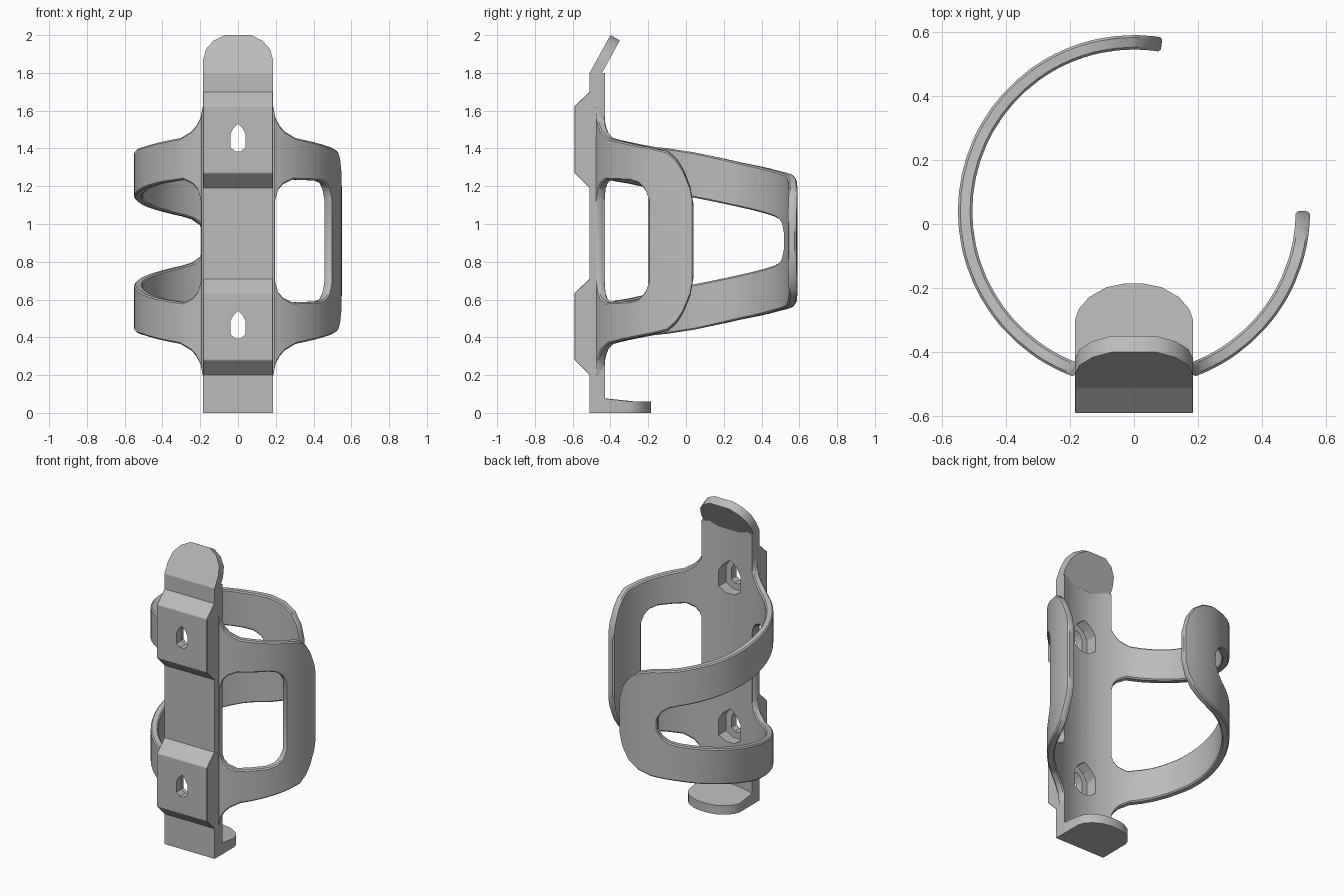
import bpy, bmesh, math
from mathutils import Vector

cube = bpy.data.objects.get("Cube")
if cube:
    bpy.data.objects.remove(cube)

# one grey for everything
grey = bpy.data.materials.new("matte grey")
grey.use_nodes = True
grey.diffuse_color = (0.5, 0.5, 0.5, 1)
grey.node_tree.nodes["Principled BSDF"].inputs["Base Color"].default_value = (0.5, 0.5, 0.5, 1)

CY = 0.04        # ring centre in y
MID = 0.91       # arms are symmetric about this height
R_IN, R_MID, WALL = 0.505, 0.5275, 0.045
HALF = 0.185     # half width of spine
PITCH = 0.99     # distance between the two mounts


def ring(deg, r):
    a = math.radians(deg)
    return r * math.sin(a), CY - r * math.cos(a)


def make(name, bm):
    bmesh.ops.recalc_face_normals(bm, faces=bm.faces)
    mesh = bpy.data.meshes.new(name)
    bm.to_mesh(mesh)
    bm.free()
    mesh.materials.append(grey)
    ob = bpy.data.objects.new(name, mesh)
    bpy.context.collection.objects.link(ob)
    return ob


def prism(name, points, offset):
    """Closed outline pushed along an offset."""
    bm = bmesh.new()
    a = [bm.verts.new(p) for p in points]
    b = [bm.verts.new(Vector(p) + Vector(offset)) for p in points]
    bm.faces.new(a)
    bm.faces.new(b[::-1])
    for i in range(len(a)):
        j = (i + 1) % len(a)
        bm.faces.new((a[i], b[i], b[j], a[j]))
    return make(name, bm)


def bevel(ob, width):
    m = ob.modifiers.new("bevel", 'BEVEL')
    m.width, m.segments, m.limit_method = width, 1, 'ANGLE'
    m.angle_limit = math.radians(40)


def cut(ob, cutters):
    for c in cutters:
        m = ob.modifiers.new("cut", 'BOOLEAN')
        m.operation, m.object, m.solver = 'DIFFERENCE', c, 'EXACT'


def finish(ob, smooth=True):
    bpy.ops.object.select_all(action='DESELECT')
    ob.select_set(True)
    bpy.context.view_layer.objects.active = ob
    for m in list(ob.modifiers):
        bpy.ops.object.modifier_apply(modifier=m.name)
    if smooth:
        bpy.ops.object.shade_smooth_by_angle(angle=math.radians(30))


def lerp(keys, x):
    if x <= keys[0][0]:
        return keys[0][1]
    for (x0, y0), (x1, y1) in zip(keys, keys[1:]):
        if x <= x1:
            return y0 + (y1 - y0) * (x - x0) / (x1 - x0)
    return keys[-1][1]


def arm(name, side, top, hole):
    """Curved loop: keys are (angle round the ring, height)."""
    start, end = top[0][0], top[-1][0]
    h0, h1 = hole[0][0], hole[-1][0]
    angles = sorted({k[0] for k in top + hole} | set(range(30, int(end) - 4, 6)))
    bm = bmesh.new()
    cols = []
    for a in angles:
        x, y = ring(a, R_MID)
        t = lerp(top, a)
        h = min(lerp(hole, a), t - 0.04)
        cols.append([bm.verts.new((side * x, y, z)) for z in (t, h, 2 * MID - h, 2 * MID - t)])
    for i in range(len(cols) - 1):
        p, q = cols[i], cols[i + 1]
        open_here = h0 <= angles[i] and angles[i + 1] <= h1
        for k in range(3):
            if not (k == 1 and open_here):
                bm.faces.new((p[k], p[k + 1], q[k + 1], q[k]))
    ob = make(name, bm)
    m = ob.modifiers.new("wall", 'SOLIDIFY')
    m.thickness, m.offset = WALL, 0
    bevel(ob, 0.011)
    finish(ob)


# side arms: the left is short, the right wraps round the back
root = [(19.7, 1.64), (21.5, 1.56), (24, 1.52), (27, 1.49), (34, 1.455)]
hole_root = [(21.3, 1.13), (23, 1.18), (26, 1.21), (32, 1.235)]
arm("left_arm", 1,
    root + [(65, 1.405), (75, 1.385), (80, 1.345), (84, 1.29), (88, 1.2), (90, 1.1)],
    hole_root + [(52, 1.23), (58, 1.215), (62, 1.18), (64, 1.14)])
arm("right_arm", -1,
    root + [(65, 1.41), (75, 1.4), (90, 1.38), (118, 1.325), (147, 1.28), (165, 1.26),
            (174, 1.235), (181, 1.19), (186, 1.12), (189.4, 1.0)],
    hole_root + [(50, 1.215), (65, 1.19), (90, 1.14), (118, 1.09), (147, 1.04),
                 (153, 1.025), (158, 0.995), (161, 0.95)])

# cutters: bolt slots and pockets behind them
slot = [(0, 1.53), (0.025, 1.505), (0.04, 1.475), (0.04, 1.405), (0.015, 1.385)]
slot += [(-x, z) for x, z in slot[:0:-1]]
cutters = []
for i in range(2):
    dz = -PITCH * i
    thru = prism("slot_cutter", [(x, -0.7, z + dz) for x, z in slot], (0, 0.4, 0))
    pocket = prism("pocket_cutter",
                   [(x * 2, -0.535, 1.452 + (z - 1.455) * 1.55 + dz) for x, z in slot],
                   (0, 0.2, 0))
    cutters += [thru, pocket]
for c in cutters:
    c.hide_render = True
    c.hide_viewport = False

# spine with a hollowed back
arc_deg = math.degrees(math.asin(HALF / R_IN))
back = [ring(arc_deg * (1 - i / 5), R_IN) for i in range(11)]
outline = [(-HALF, -0.51), (HALF, -0.51)] + back
spine = prism("spine", [(x, y, 0) for x, y in outline], (0, 0, 1.8))
cut(spine, cutters)
finish(spine)

# mounting blocks on the front
for i, name in enumerate(("upper_mount", "lower_mount")):
    dz = -PITCH * i
    side = [(-0.505, 1.19), (-0.51, 1.19), (-0.59, 1.27), (-0.59, 1.625), (-0.51, 1.7), (-0.505, 1.7)]
    block = prism(name, [(-HALF, y, z + dz) for y, z in side], (2 * HALF, 0, 0))
    bevel(block, 0.008)
    cut(block, cutters)
    finish(block, False)

# leaning tongue on top
half = [(HALF, 1.8), (HALF, 1.87), (0.17, 1.925), (0.13, 1.97), (0.07, 2.0)]
tip = half + [(-x, z) for x, z in half[::-1]]
tongue = prism("top_tongue", [(x, -0.51 + (z - 1.8) * 0.55, z) for x, z in tip], (0, 0.05, -0.028))
finish(tongue)

# rounded foot
half = [(HALF, -0.51), (HALF, -0.3), (0.172, -0.265), (0.14, -0.228), (0.085, -0.197), (0.03, -0.186)]
toe = half + [(-x, y) for x, y in half[::-1]]
foot = prism("foot", [(x, y, 0) for x, y in toe], (0, 0, 0.06))
for v in foot.data.vertices:      # thicker towards the spine
    if v.co.z > 0.03 and v.co.y < -0.4:
        v.co.z = 0.085
finish(foot)

for c in cutters:
    bpy.data.objects.remove(c)
